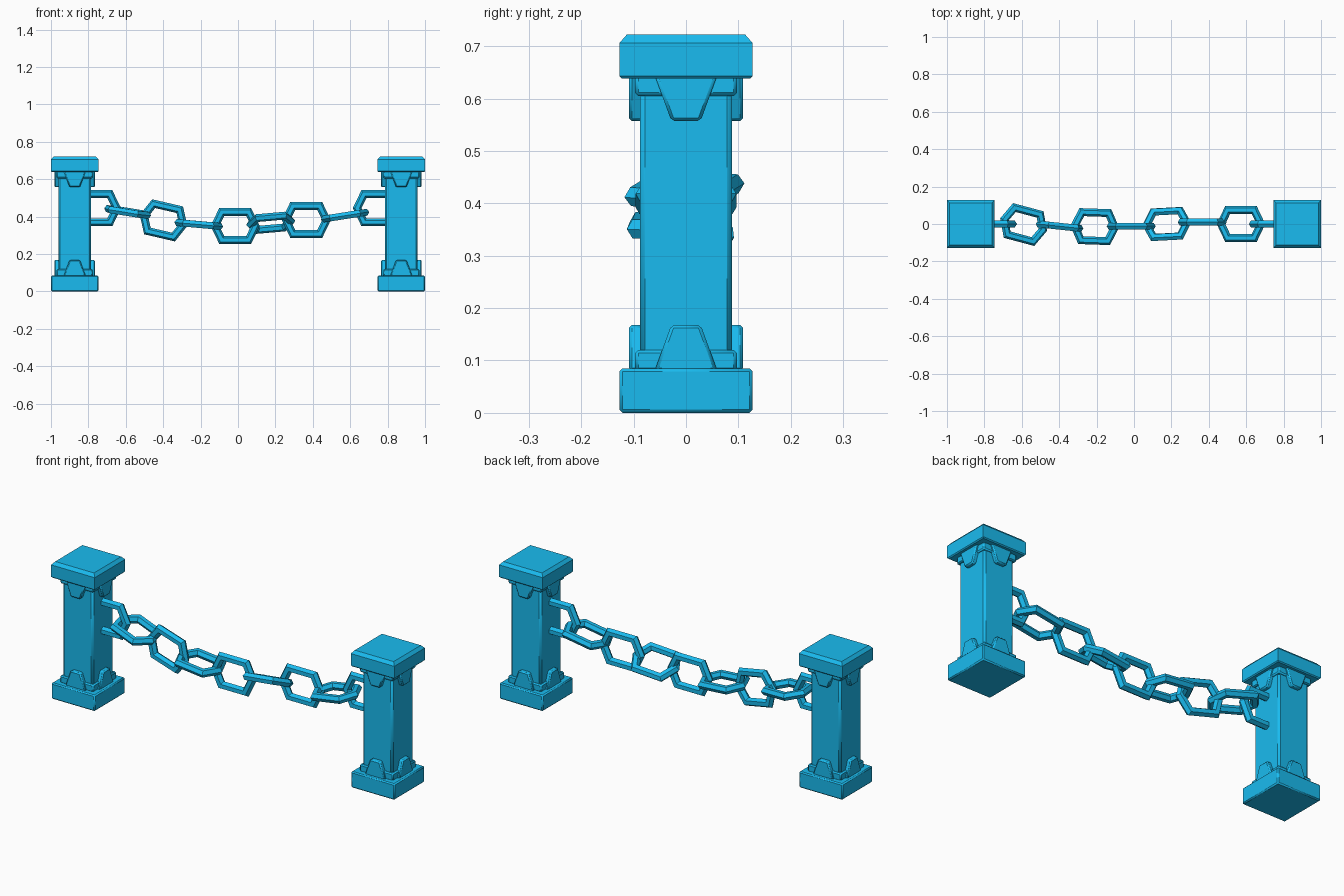
import bpy, bmesh
from math import radians, cos, sin, pi
from mathutils import Vector, Matrix, Euler

if "Cube" in bpy.data.objects:
    bpy.data.objects.remove(bpy.data.objects["Cube"])

blue = bpy.data.materials.new("blue")
blue.diffuse_color = (0.01, 0.5, 0.87, 1)
blue.use_nodes = True
blue.node_tree.nodes["Principled BSDF"].inputs["Base Color"].default_value = blue.diffuse_color


def finish(name, bm, bevel=0.0, smooth=40):
    bmesh.ops.recalc_face_normals(bm, faces=bm.faces[:])
    me = bpy.data.meshes.new(name)
    bm.to_mesh(me)
    bm.free()
    ob = bpy.data.objects.new(name, me)
    bpy.context.collection.objects.link(ob)
    me.materials.append(blue)
    if bevel:
        m = ob.modifiers.new("bevel", 'BEVEL')
        m.width = bevel
        m.segments = 1
    bpy.ops.object.select_all(action='DESELECT')
    bpy.context.view_layer.objects.active = ob
    ob.select_set(True)
    bpy.ops.object.shade_smooth_by_angle(angle=radians(smooth))
    return ob


def stack(name, x, rings, bevel=0.0):
    """Square solid through (half width, z) rings."""
    bm = bmesh.new()
    loops = [[bm.verts.new((x + sx * h, sy * h, z))
              for sx, sy in ((-1, -1), (1, -1), (1, 1), (-1, 1))] for h, z in rings]
    for a, b in zip(loops, loops[1:]):
        for i in range(4):
            j = (i + 1) % 4
            bm.faces.new((a[i], a[j], b[j], b[i]))
    bm.faces.new(loops[0])
    bm.faces.new(loops[-1])
    return finish(name, bm, bevel)


def claws(name, x, z0, z1):
    """Four tapered plates, one on each face of the shaft."""
    bm = bmesh.new()
    for k in range(4):
        rot = Matrix.Translation((x, 0, 0)) @ Matrix.Rotation(k * pi / 2, 4, 'Z')
        outline = ((-0.06, z0), (0.06, z0), (0.028, z1), (-0.028, z1))
        a, b = [[bm.verts.new(rot @ Vector((d, y, z))) for y, z in outline]
                for d in (0.08, 0.109)]
        for i in range(4):
            j = (i + 1) % 4
            bm.faces.new((a[i], a[j], b[j], b[i]))
        bm.faces.new(a)
        bm.faces.new(b)
    return finish(name, bm, 0.006)


def link(name, path, closed, matrix, r=0.021, sides=6):
    """Bar swept with mitred corners along a planar path (local XY)."""
    pts = [Vector((x, y, 0)) for x, y in path]
    n = len(pts)
    bm = bmesh.new()
    rings = []
    for i, p in enumerate(pts):
        d1 = (p - pts[i - 1]).normalized() if closed or i else None
        d2 = (pts[(i + 1) % n] - p).normalized() if closed or i < n - 1 else None
        d1, d2 = d1 or d2, d2 or d1
        t = (d1 + d2).normalized()
        side = Vector((t.y, -t.x, 0)) / t.dot(d1)
        ring = []
        for k in range(sides):
            a = 2 * pi * (k + 0.5) / sides
            ring.append(bm.verts.new(
                matrix @ (p + side * r * sin(a) + Vector((0, 0, r * cos(a))))))
        rings.append(ring)
    for i in range(n if closed else n - 1):
        a, b = rings[i], rings[(i + 1) % n]
        for k in range(sides):
            j = (k + 1) % sides
            bm.faces.new((a[k], a[j], b[j], b[k]))
    if not closed:
        bm.faces.new(rings[0])
        bm.faces.new(rings[-1])
    return finish(name, bm, 0, 35)


# Posts
for tag, x in (("left", -0.873), ("right", 0.873)):
    stack(tag + "_base", x, [(0.127, 0), (0.127, 0.085)], 0.006)
    stack(tag + "_cap", x, [(0.122, 0.638), (0.127, 0.643), (0.127, 0.706),
                            (0.113, 0.722)])
    stack(tag + "_shaft", x, [(0.088, 0.08), (0.088, 0.645)], 0.01)
    stack(tag + "_lower_collar", x, [(0.097, 0.08), (0.097, 0.12)], 0.006)
    stack(tag + "_upper_collar", x, [(0.097, 0.605), (0.097, 0.645)], 0.006)
    claws(tag + "_lower_claws", x, 0.08, 0.168)
    claws(tag + "_upper_claws", x, 0.645, 0.557)

# Chain: centre, then roll about x, slope in the front view, yaw in the top view
HEX = [(0.108, 0), (0.072, 0.075), (-0.072, 0.075),
       (-0.108, 0), (-0.072, -0.075), (0.072, -0.075)]
CHAIN = [
    ((-0.59, -0.003, 0.425), 0, -9, -15),
    ((-0.398, -0.012, 0.38), 90, -13, -6),
    ((-0.21, -0.014, 0.358), 0, -5, -2),
    ((-0.015, -0.012, 0.35), 90, 0, 0),
    ((0.175, 0.0, 0.367), -25, 5, 3),
    ((0.365, 0.01, 0.382), 90, 0, 0),
    ((0.572, 0.0, 0.405), 0, 9, 0),
]
for i, (c, roll, slope, yaw) in enumerate(CHAIN):
    rot = Euler((radians(roll), radians(-slope), radians(yaw)), 'XYZ').to_matrix().to_4x4()
    link(f"chain_link_{i + 1}", HEX, True, Matrix.Translation(c) @ rot)

# Half links fixed to the posts
HALF = [(-0.04, 0.075), (0.072, 0.075), (0.108, 0), (0.072, -0.075), (-0.04, -0.075)]
for tag, x, turn in (("left", -0.757, 0), ("right", 0.745, 180)):
    rot = Euler((radians(90), 0, radians(turn)), 'XYZ').to_matrix().to_4x4()
    path = HALF if turn == 0 else [(px - 0.01 if px < 0 else px, py) for px, py in HALF]
    link(tag + "_anchor_link", path, False, Matrix.Translation((x, 0, 0.445)) @ rot)
